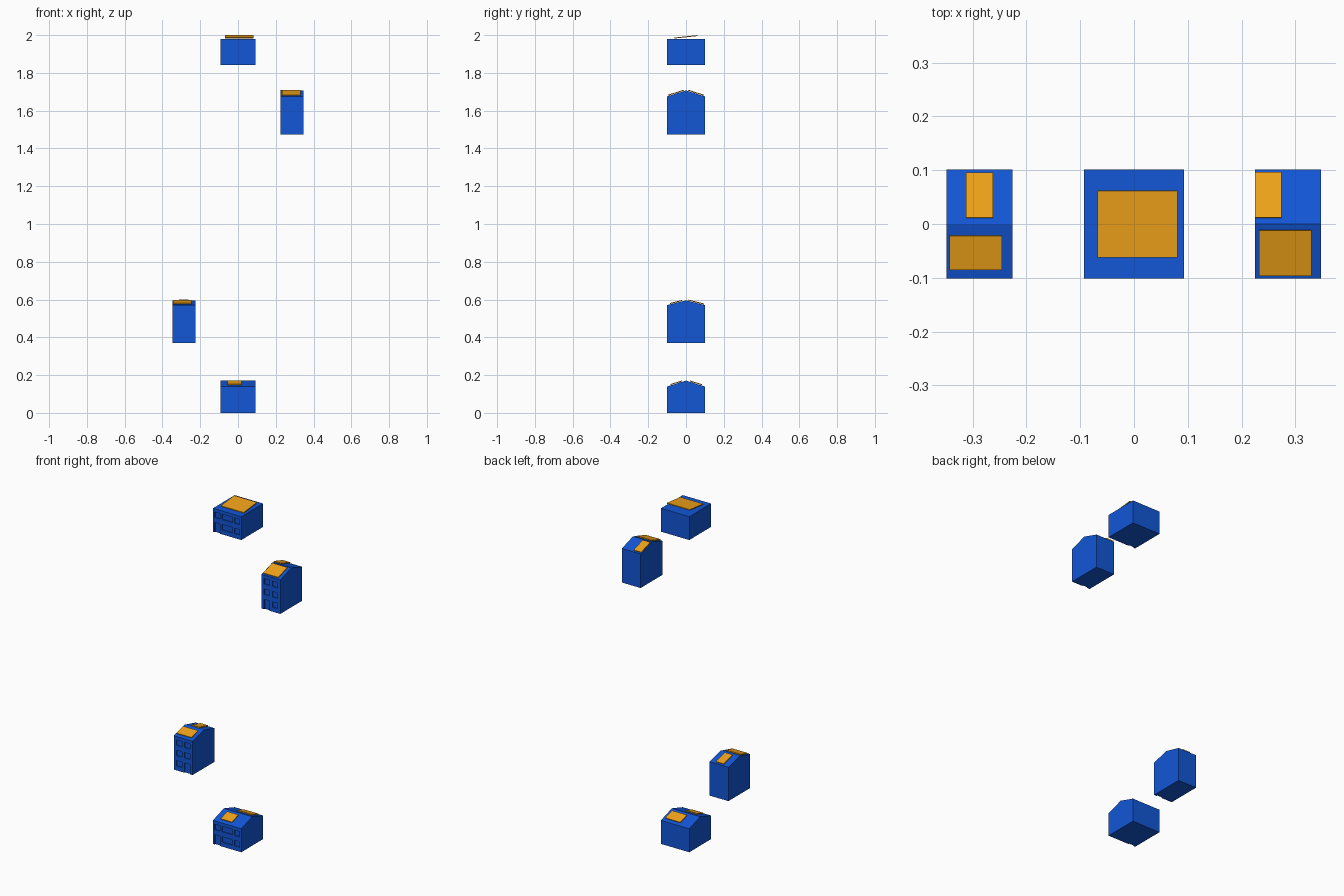
import bpy, bmesh, math
from mathutils import Matrix, Vector

if "Cube" in bpy.data.objects:
    bpy.data.objects.remove(bpy.data.objects["Cube"])

D = 0.1015        # half depth of every house
RECESS = 0.006    # depth of window and door recesses


def material(name, color):
    m = bpy.data.materials.new(name)
    m.diffuse_color = color
    m.use_nodes = True
    m.node_tree.nodes["Principled BSDF"].inputs["Base Color"].default_value = m.diffuse_color
    return m


BLUE = material("blue_wall", (0.006, 0.095, 0.68, 1))
ORANGE = material("orange_panel", (0.88, 0.37, 0.01, 1))


def finish(name, bm, mat=None):
    bmesh.ops.recalc_face_normals(bm, faces=bm.faces)
    me = bpy.data.meshes.new(name)
    bm.to_mesh(me)
    bm.free()
    ob = bpy.data.objects.new(name, me)
    bpy.context.collection.objects.link(ob)
    if mat:
        me.materials.append(mat)
    return ob


def box(bm, lo, hi):
    lo, hi = Vector(lo), Vector(hi)
    mat = Matrix.Translation((lo + hi) / 2) @ Matrix.Diagonal((*(hi - lo), 1))
    bmesh.ops.create_cube(bm, size=1, matrix=mat)


def house(name, cx, half, base, eave, ridge, rows, columns, door):
    # Wall block with its roof, extruded along x from the side profile
    profile = [(-D, base), (D, base), (D, eave)]
    if ridge > eave:
        profile.append((0, ridge))
    profile.append((-D, eave))
    bm = bmesh.new()
    face = bm.faces.new([bm.verts.new((cx - half, y, z)) for y, z in profile])
    ext = bmesh.ops.extrude_face_region(bm, geom=[face])
    moved = [v for v in ext["geom"] if isinstance(v, bmesh.types.BMVert)]
    bmesh.ops.translate(bm, verts=moved, vec=(2 * half, 0, 0))
    body = finish(name, bm, BLUE)

    # Recessed windows, plus one door that reaches the ground
    bm = bmesh.new()
    for r in range(rows):
        for c, (x0, x1) in enumerate(columns):
            z0 = base + 0.026 + 0.061 * r
            z1 = z0 + 0.032
            if r == 0 and c == door:
                z0 = base - 0.02
            box(bm, (cx + x0, -D - 0.02, z0), (cx + x1, -D + RECESS, z1))
    cutter = finish(name + "_opening_cutter", bm, BLUE)
    cutter.hide_render = True
    mod = body.modifiers.new("openings", 'BOOLEAN')
    mod.operation = 'DIFFERENCE'
    mod.solver = 'EXACT'
    mod.object = cutter
    bpy.context.view_layer.objects.active = body
    bpy.ops.object.modifier_apply(modifier=mod.name)
    bpy.data.objects.remove(cutter)


def panel(name, x0, x1, y0, y1, z, angle, thick=0.005):
    # Thin slab, tilted about x; z is the height of its underside centre
    bm = bmesh.new()
    half_len = (y1 - y0) / 2 / math.cos(angle)
    half_x = (x1 - x0) / 2
    box(bm, (-half_x, -half_len, 0), (half_x, half_len, thick))
    place = Matrix.Translation(((x0 + x1) / 2, (y0 + y1) / 2, z))
    bm.transform(place @ Matrix.Rotation(angle, 4, 'X'))
    finish(name, bm, ORANGE)


def roof_panel(name, eave, ridge, x0, x1, y0, y1):
    slope = (ridge - eave) / D
    mid = (y0 + y1) / 2
    angle = math.atan(slope) * (1 if mid < 0 else -1)
    panel(name, x0, x1, y0, y1, ridge - slope * abs(mid) + 0.0022, angle)


WIDE = [(-0.081, -0.047), (-0.035, 0.035), (0.047, 0.081)]
NARROW = [(-0.044, -0.009), (0.009, 0.044)]

# Houses, from the lowest to the highest
house("low_house", 0, 0.0925, 0, 0.139, 0.171, 2, WIDE, 0)
house("left_house", -0.287, 0.061, 0.37, 0.57, 0.596, 3, NARROW, 1)
house("right_house", 0.286, 0.061, 1.474, 1.675, 1.707, 3, NARROW, 0)
house("flat_roof_house", 0, 0.0925, 1.842, 1.98, 1.98, 2, WIDE, 0)

# Solar panels
roof_panel("low_front_panel", 0.139, 0.171, -0.055, 0.019, -0.082, -0.021)
roof_panel("low_back_panel", 0.139, 0.171, -0.022, 0.076, 0.021, 0.083)
roof_panel("left_front_panel", 0.57, 0.596, -0.343, -0.245, -0.084, -0.021)
roof_panel("left_back_panel", 0.57, 0.596, -0.312, -0.262, 0.011, 0.094)
roof_panel("right_front_panel", 1.675, 1.707, 0.232, 0.330, -0.095, -0.011)
roof_panel("right_back_panel", 1.675, 1.707, 0.225, 0.274, 0.011, 0.095)
panel("flat_roof_panel", -0.068, 0.081, -0.062, 0.062, 1.9885, math.radians(6), 0.005)
